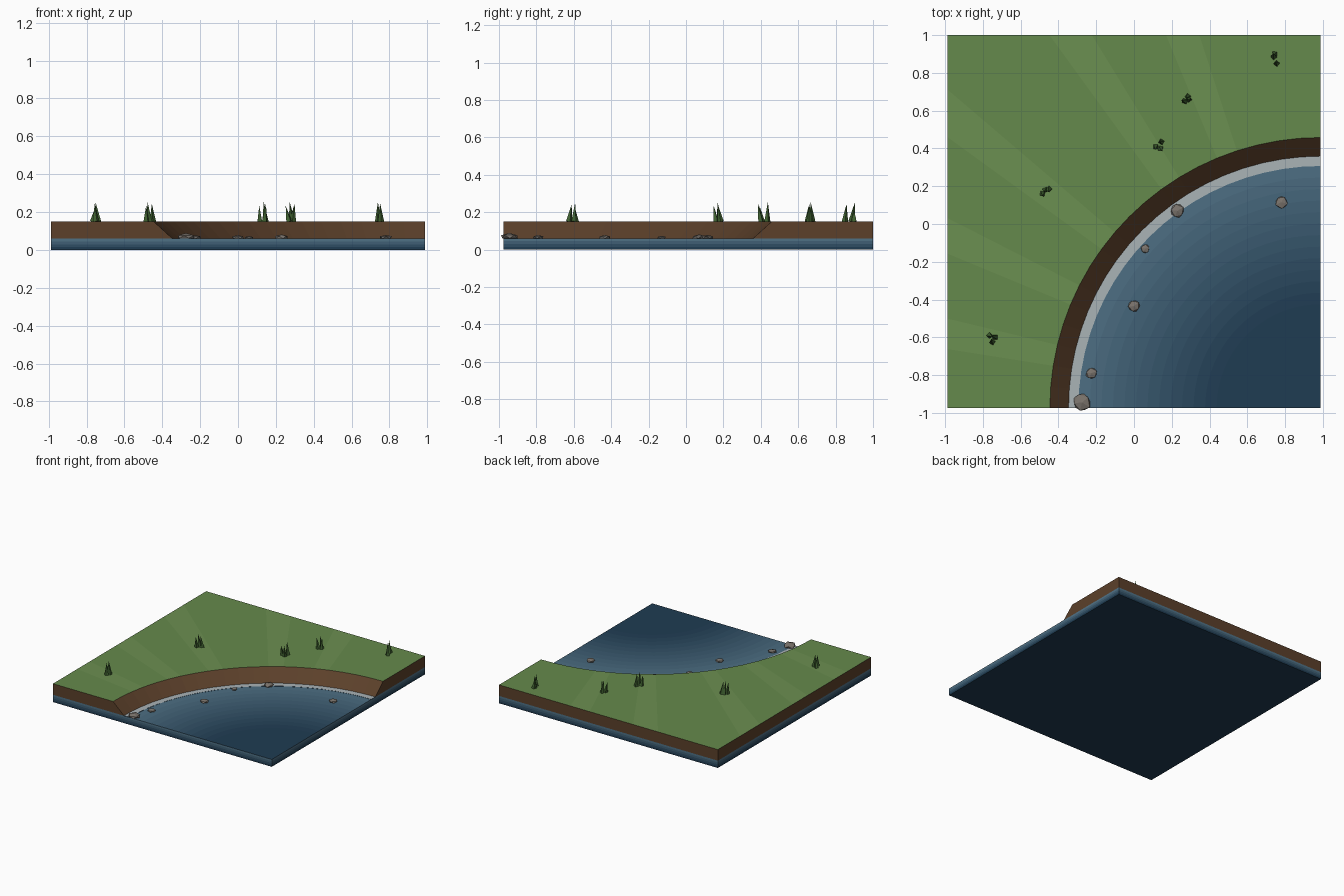
import bpy, bmesh, random
from math import sin, cos, pi, radians
from mathutils import Matrix, Vector, Euler

if "Cube" in bpy.data.objects:
    bpy.data.objects.remove(bpy.data.objects["Cube"])

random.seed(4)
X0, X1, Y0, Y1 = -0.9875, 0.9875, -0.975, 1.0     # tile edges
SIZE = X1 - X0
WATER_Z, TOP_Z = 0.06, 0.15
SEGS = 20
ANGLES = [pi / 2 + pi / 2 * i / SEGS for i in range(SEGS + 1)]


def mat(name, rgb):
    m = bpy.data.materials.new(name)
    m.diffuse_color = [(c / 255) ** 2.2 for c in rgb] + [1]
    m.use_nodes = True
    m.node_tree.nodes["Principled BSDF"].inputs["Base Color"].default_value = m.diffuse_color
    return m


def mix(a, b, t):
    return [p + (q - p) * t for p, q in zip(a, b)]


def finish(name, bm, mats):
    bmesh.ops.recalc_face_normals(bm, faces=bm.faces)
    me = bpy.data.meshes.new(name)
    bm.to_mesh(me)
    bm.free()
    for m in mats:
        me.materials.append(m)
    ob = bpy.data.objects.new(name, me)
    bpy.context.collection.objects.link(ob)
    return ob


def arc_point(a, r, z):
    return (X1 + r * cos(a), Y0 + r * sin(a), z)


def edge_radius(a):
    return SIZE / max(abs(cos(a)), sin(a))


def arc_strip(name, r_in, r_out, z, material):
    bm = bmesh.new()
    rows = [[bm.verts.new(arc_point(a, r, z)) for r in (r_in, r_out)] for a in ANGLES]
    for p, q in zip(rows, rows[1:]):
        f = bm.faces.new((p[0], p[1], q[1], q[0]))
        f.normal_update()
        if f.normal.z < 0:
            f.normal_flip()
    bm.faces.ensure_lookup_table()
    me = bpy.data.meshes.new(name)
    bm.to_mesh(me)
    bm.free()
    me.materials.append(material)
    bpy.context.collection.objects.link(bpy.data.objects.new(name, me))


# Land: bank profile swept round the pond corner out to the square edge
soil = mat("soil", (92, 66, 46))
grass = mat("grass", (101, 136, 77))
grass_light = mat("grass_light", (107, 142, 82))
bm = bmesh.new()
rows = []
for a in ANGLES:
    e = edge_radius(a)
    prof = [(e, WATER_Z), (e, TOP_Z), (1.433, TOP_Z), (1.334, WATER_Z)]
    rows.append([bm.verts.new(arc_point(a, r, z)) for r, z in prof])
for i, (p, q) in enumerate(zip(rows, rows[1:])):
    for k in range(4):
        n = (k + 1) % 4
        f = bm.faces.new((p[k], p[n], q[n], q[k]))
        if k == 1:
            f.material_index = 2 if i in (4, 7, 11, 14, 17) else 1
bm.faces.new(rows[0])
bm.faces.new(rows[-1])
finish("land", bm, [soil, grass, grass_light])

# Water block: banded sides and base, open on top
DEEP, SHALLOW = (36, 62, 83), (80, 112, 132)
bands = 4
bm = bmesh.new()
corners = [(X0, Y0), (X1, Y0), (X1, Y1), (X0, Y1)]
rings = [[bm.verts.new((x, y, WATER_Z * k / bands)) for x, y in corners]
         for k in range(bands + 1)]
bm.faces.new(rings[0][::-1])
for k in range(bands):
    for i in range(4):
        j = (i + 1) % 4
        f = bm.faces.new((rings[k][i], rings[k][j], rings[k + 1][j], rings[k + 1][i]))
        f.material_index = k
finish("water_block", bm, [mat(f"water_side_{k}", mix(DEEP, SHALLOW, k / 3)) for k in range(bands)])

# Water surface: deep centre, paler rings, foam line along the bank
arc_strip("deep_water", 0.001, 0.55, WATER_Z, mat("deep_water", DEEP))
RINGS = 12
for k in range(RINGS):
    step = (1.282 - 0.55) / RINGS
    arc_strip(f"water_ring_{k}", 0.55 + k * step, 0.55 + (k + 1) * step, WATER_Z,
              mat(f"water_{k}", mix(DEEP, SHALLOW, (k + 0.5) / RINGS)))
arc_strip("foam", 1.282, 1.334, WATER_Z + 0.001, mat("foam", (168, 178, 181)))

# Rocks along the shore
stone = mat("stone", (122, 115, 108))
for i, (x, y, r) in enumerate([(0.78, 0.115, 0.037), (0.23, 0.07, 0.04), (0.06, -0.13, 0.026),
                               (0.0, -0.435, 0.036), (-0.225, -0.79, 0.034), (-0.275, -0.945, 0.054)]):
    bm = bmesh.new()
    bmesh.ops.create_icosphere(bm, subdivisions=1, radius=r)
    for v in bm.verts:
        v.co *= random.uniform(0.85, 1.05)
    bmesh.ops.transform(bm, verts=bm.verts, matrix=Matrix.Translation((x, y, WATER_Z + r * 0.17))
                        @ Matrix.Diagonal((1, 1, 0.36, 1)) @ Matrix.Rotation(random.uniform(0, 6), 4, 'Z'))
    finish(f"rock_{i}", bm, [stone])

# Grass tufts: leaning four-sided blades
blade_mat = mat("blade", (66, 98, 52))
TUFTS = [[(-0.765, -0.59), (-0.735, -0.60), (-0.75, -0.625)],
         [(-0.485, 0.16), (-0.47, 0.18), (-0.45, 0.185)],
         [(0.115, 0.41), (0.145, 0.435), (0.14, 0.4)],
         [(0.27, 0.65), (0.285, 0.675), (0.29, 0.66)],
         [(0.745, 0.9), (0.74, 0.885), (0.755, 0.85)]]
for i, tuft in enumerate(TUFTS):
    bm = bmesh.new()
    for (x, y), h in zip(tuft, (0.085, 0.105, 0.095)):
        tilt = Euler((random.uniform(-0.18, 0.18), random.uniform(-0.18, 0.18), random.uniform(0, 3)))
        m = (Matrix.Translation((x, y, TOP_Z)) @ tilt.to_matrix().to_4x4()
             @ Matrix.Translation((0, 0, h / 2)))
        bmesh.ops.create_cone(bm, cap_ends=True, segments=4, radius1=0.017, radius2=0, depth=h, matrix=m)
    bmesh.ops.remove_doubles(bm, verts=bm.verts, dist=0.0005)
    finish(f"grass_tuft_{i}", bm, [blade_mat])
